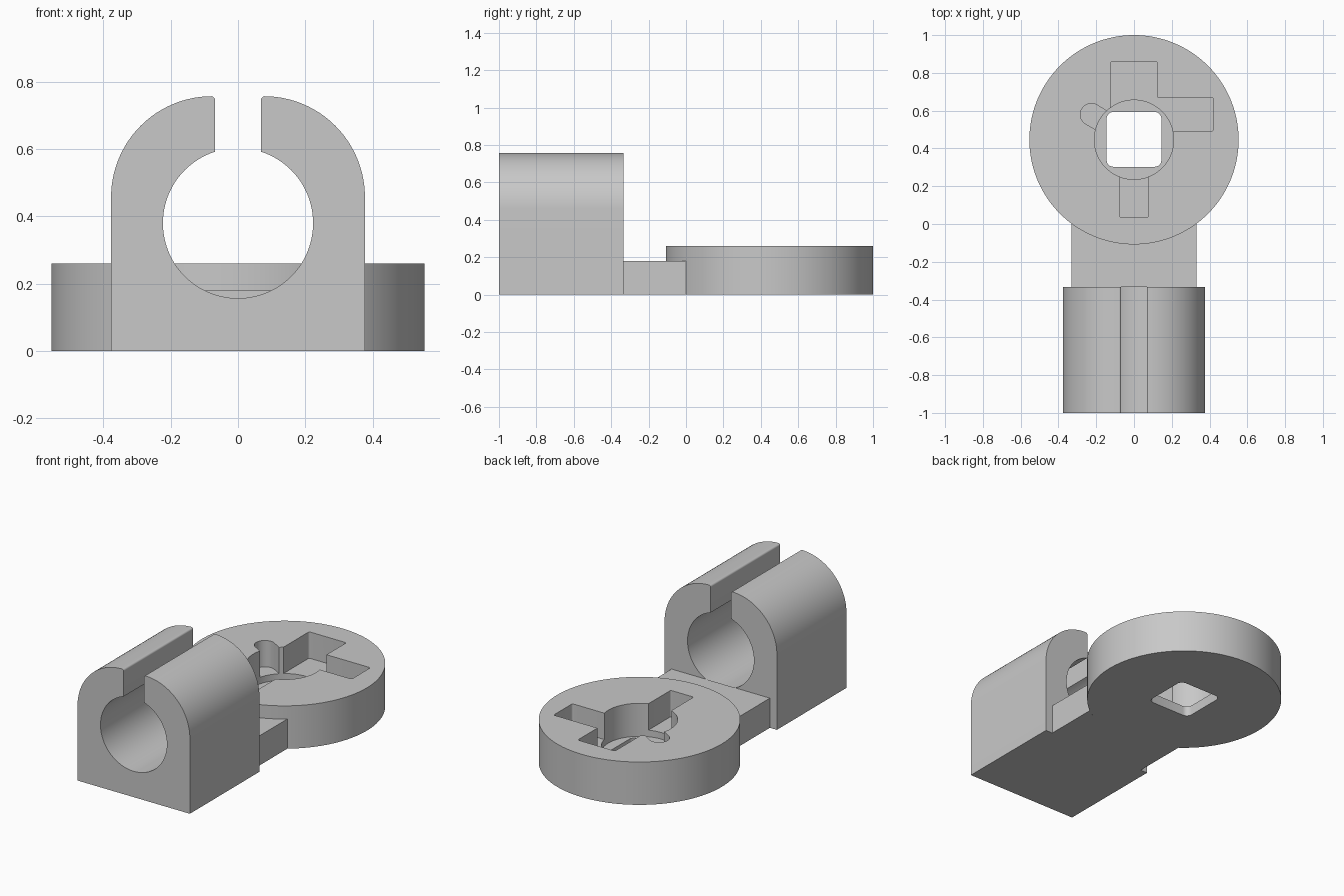
import bpy
import bmesh
from math import sin, cos, pi, sqrt, atan2, asin, radians
from mathutils import Matrix, Vector

if "Cube" in bpy.data.objects:
    bpy.data.objects.remove(bpy.data.objects["Cube"])

grey = bpy.data.materials.new("plain_grey")
grey.use_nodes = True
colour = (0.58, 0.58, 0.58, 1)
grey.diffuse_color = colour
grey.node_tree.nodes["Principled BSDF"].inputs["Base Color"].default_value = colour


def arc(cx, cy, r, start, end, n):
    """Points along an arc, angles in radians."""
    return [(cx + r * cos(start + (end - start) * i / n),
             cy + r * sin(start + (end - start) * i / n)) for i in range(n + 1)]


def circle(cx, cy, r, n):
    return arc(cx, cy, r, 0, 2 * pi, n)[:-1]


def rounded_box(x0, x1, y0, y1, r):
    pts = []
    corners = [(x1 - r, y1 - r), (x0 + r, y1 - r), (x0 + r, y0 + r), (x1 - r, y0 + r)]
    for i, (cx, cy) in enumerate(corners):
        pts += arc(cx, cy, r, i * pi / 2, (i + 1) * pi / 2, 6)
    return pts


def prism(name, outline, low, high, matrix=Matrix()):
    """Extrude a flat outline from low to high along its own z axis."""
    bm = bmesh.new()
    face = bm.faces.new([bm.verts.new((x, y, low)) for x, y in outline])
    top = bmesh.ops.extrude_face_region(bm, geom=[face])["geom"]
    verts = [v for v in top if isinstance(v, bmesh.types.BMVert)]
    bmesh.ops.translate(bm, verts=verts, vec=Vector((0, 0, high - low)))
    bmesh.ops.recalc_face_normals(bm, faces=bm.faces)
    bm.transform(matrix)
    mesh = bpy.data.meshes.new(name)
    bm.to_mesh(mesh)
    bm.free()
    mesh.materials.append(grey)
    obj = bpy.data.objects.new(name, mesh)
    bpy.context.collection.objects.link(obj)
    return obj


def activate(obj):
    bpy.ops.object.select_all(action="DESELECT")
    obj.select_set(True)
    bpy.context.view_layer.objects.active = obj


def cut(target, outline, low, high):
    cutter = prism("cutter", outline, low, high)
    cutter.hide_render = True
    mod = target.modifiers.new("cut", "BOOLEAN")
    mod.operation, mod.solver, mod.object = "DIFFERENCE", "EXACT", cutter
    activate(target)
    bpy.ops.object.modifier_apply(modifier=mod.name)
    bpy.data.objects.remove(cutter)


# Round plate
CY, R, TOP = 0.446, 0.554, 0.26
plate = prism("round_plate", circle(0, CY, R, 128), 0, TOP)

# Shallow pocket arms, deeper hub recess, square through hole
ARM, HUB, OVER = 0.10, 0.06, 0.4
cut(plate, rounded_box(-0.125, 0.125, CY, 0.86, 0.012), ARM, OVER)
cut(plate, rounded_box(0, 0.42, 0.49, 0.67, 0.012), ARM, OVER)
cut(plate, rounded_box(-0.077, 0.077, 0.037, CY, 0.008), ARM, OVER)
tip = Vector((-0.226, 0.58))
angle = atan2(tip.y - CY, tip.x)
capsule = arc(tip.x, tip.y, 0.058, angle - pi / 2, angle + pi / 2, 20)
capsule += arc(0, CY, 0.058, angle + pi / 2, angle + 3 * pi / 2, 20)
cut(plate, capsule, ARM, OVER)
cut(plate, circle(0, CY, 0.21, 64), HUB, OVER)
cut(plate, rounded_box(-0.145, 0.145, 0.303, 0.593, 0.035), -0.1, OVER)

# Neck, curved to fit the plate
W, FRONT, BACK = 0.33, -1.0, -0.333
spread = asin(W / R)
neck_outline = [(W, BACK), (-W, BACK)]
neck_outline = neck_outline[::-1] + arc(0, CY, R, -pi / 2 + spread, -pi / 2 - spread, 32)
neck = prism("neck", neck_outline, 0, 0.18)

# Open clip: half a C profile, mirrored, extruded along y
HALF, HEIGHT, BEND, GAP, LIP = 0.377, 0.757, 0.3, 0.068, 0.012
BORE_Z, BORE = 0.38, 0.223
start = atan2(sqrt(BORE ** 2 - GAP ** 2), GAP)
half = [(HALF, 0)]
half += arc(HALF - BEND, HEIGHT - BEND, BEND, 0, pi / 2, 32)
half += arc(GAP + LIP, HEIGHT - LIP, LIP, pi / 2 + 0.1, pi, 6)
half += arc(0, BORE_Z, BORE, start, -pi / 2, 48)
mirrored = [(-x, z) for x, z in reversed(half[:-1])]
clip = prism("open_clip", half + mirrored, -BACK, -FRONT, Matrix.Rotation(pi / 2, 4, "X"))

for part in (plate, neck, clip):
    activate(part)
    bpy.ops.object.shade_smooth_by_angle(angle=radians(30))
